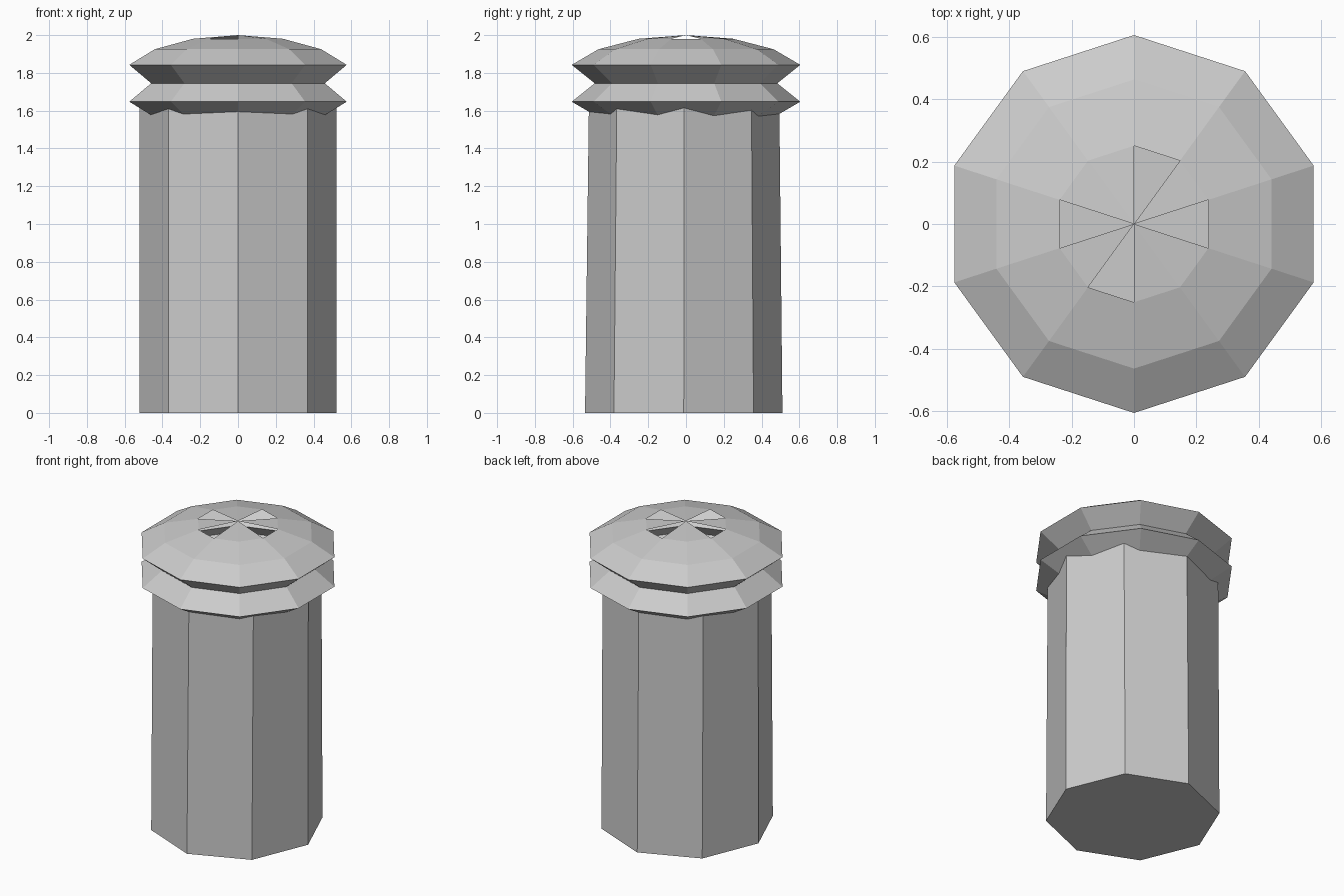
import bpy, bmesh, math

if "Cube" in bpy.data.objects:
    bpy.data.objects.remove(bpy.data.objects["Cube"])


def make_object(name, bm):
    bmesh.ops.recalc_face_normals(bm, faces=bm.faces)
    mesh = bpy.data.meshes.new(name)
    bm.to_mesh(mesh)
    bm.free()
    obj = bpy.data.objects.new(name, mesh)
    bpy.context.collection.objects.link(obj)
    return obj


def ring(bm, sides, rx, ry, z, cy=0.0):
    angles = [math.pi / 2 + i * math.tau / sides for i in range(sides)]
    return [bm.verts.new((rx * math.cos(a), cy + ry * math.sin(a), z)) for a in angles]


def bridge(bm, low, high):
    n = len(low)
    for i in range(n):
        j = (i + 1) % n
        bm.faces.new((low[i], low[j], high[j], high[i]))


# Post body: eight sides, slightly tapered front to back
bm = bmesh.new()
base = ring(bm, 8, 0.522, 0.5225, 0.0, -0.012)
top = ring(bm, 8, 0.522, 0.504, 1.64, -0.01)
bridge(bm, base, top)
bm.faces.new(base)
bm.faces.new(top)
make_object("post_body", bm)

# Cap: hollow flattened ten-sided sphere with a pinched waist
SIDES, RINGS, RADIUS, HALF, MID, WAIST = 10, 8, 0.655, 0.255, 1.745, 0.483
bm = bmesh.new()
rings = []
for k in range(1, RINGS):
    a = math.pi * k / RINGS
    r = WAIST if k == RINGS // 2 else RADIUS * math.sin(a)
    rings.append(ring(bm, SIDES, r, r, MID - HALF * math.cos(a)))
for low, high in zip(rings, rings[1:]):
    bridge(bm, low, high)

# Pole fans, leaving four wedge-shaped vent holes in the top
bottom_pole = bm.verts.new((0, 0, MID - HALF))
top_pole = bm.verts.new((0, 0, MID + HALF))
for i in range(SIDES):
    j = (i + 1) % SIDES
    bm.faces.new((bottom_pole, rings[0][j], rings[0][i]))
    if i not in (2, 4, 7, 9):
        bm.faces.new((top_pole, rings[-1][i], rings[-1][j]))
make_object("post_cap", bm)
